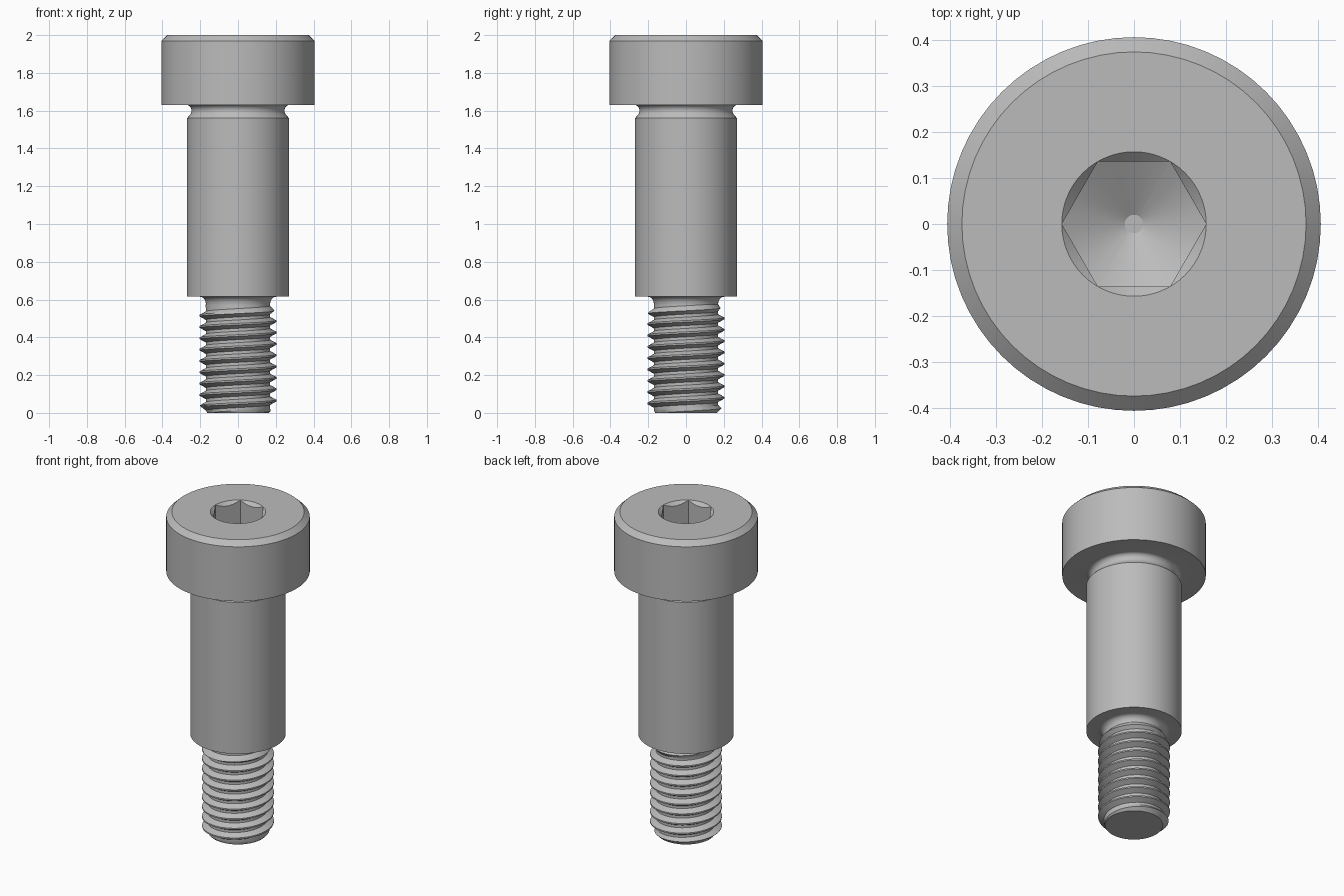
import bpy, bmesh, math
from math import pi, cos, sin

cube = bpy.data.objects.get("Cube")
if cube:
    bpy.data.objects.remove(cube, do_unlink=True)

steel = bpy.data.materials.new("grey steel")
steel.use_nodes = True
GREY = (0.5, 0.5, 0.5, 1)
steel.diffuse_color = GREY
steel.node_tree.nodes["Principled BSDF"].inputs["Base Color"].default_value = GREY


def finish(bm, name):
    bmesh.ops.recalc_face_normals(bm, faces=bm.faces)
    mesh = bpy.data.meshes.new(name)
    bm.to_mesh(mesh)
    bm.free()
    mesh.materials.append(steel)
    obj = bpy.data.objects.new(name, mesh)
    bpy.context.collection.objects.link(obj)
    return obj


def lathe(name, profile, sides):
    """Revolve a (radius, height) profile that starts and ends on the axis."""
    bm = bmesh.new()
    verts = [bm.verts.new((r, 0, z)) for r, z in profile]
    edges = [bm.edges.new(pair) for pair in zip(verts, verts[1:])]
    bmesh.ops.spin(bm, geom=verts + edges, cent=(0, 0, 0), axis=(0, 0, 1),
                   angle=2 * pi, steps=sides, use_merge=True)
    bmesh.ops.remove_doubles(bm, verts=bm.verts, dist=1e-5)
    return finish(bm, name)


def activate(obj):
    bpy.ops.object.select_all(action='DESELECT')
    obj.select_set(True)
    bpy.context.view_layer.objects.active = obj


def combine(obj, tool, operation):
    """Apply a boolean and discard the tool."""
    mod = obj.modifiers.new("cut", 'BOOLEAN')
    mod.operation, mod.object, mod.solver = operation, tool, 'EXACT'
    activate(obj)
    bpy.ops.object.modifier_apply(modifier=mod.name)
    bpy.data.objects.remove(tool, do_unlink=True)


def smooth(obj, degrees):
    activate(obj)
    bpy.ops.object.shade_smooth_by_angle(angle=math.radians(degrees))


# Head, grooved neck and plain shoulder, with a fillet into the thread
HEAD_R, SHOULDER_R, CREST_R, ROOT_R = 0.406, 0.27, 0.203, 0.17
groove = [(0.271 - 0.025 * sin(a * pi / 12), 1.60 + 0.03 * cos(a * pi / 12))
          for a in range(0, 9)]
fillet = [(CREST_R - 0.033 * sin(a * pi / 12), 0.575 + 0.04 * cos(a * pi / 12))
          for a in range(0, 7)]
body = lathe("head_and_shoulder",
             [(0, 2), (0.374, 2), (HEAD_R, 1.97), (HEAD_R, 1.63)] + groove
             + [(SHOULDER_R, 1.56), (SHOULDER_R, 0.615)] + fillet
             + [(0.15, 0.56), (0, 0.56)], 64)

# Hexagon socket with a drilled conical floor and a countersunk rim
SOCKET_R, FLOOR = 0.157, 1.8
bm = bmesh.new()
bmesh.ops.create_circle(bm, cap_ends=True, segments=6, radius=SOCKET_R)
for v in bm.verts:
    a = math.atan2(v.co.y, v.co.x) + pi / 6
    v.co = (SOCKET_R * cos(round(a / (pi / 3)) * pi / 3),
            SOCKET_R * sin(round(a / (pi / 3)) * pi / 3), 1.5)
out = bmesh.ops.extrude_face_region(bm, geom=bm.faces[:])
bmesh.ops.translate(bm, vec=(0, 0, 0.6),
                    verts=[g for g in out["geom"] if isinstance(g, bmesh.types.BMVert)])
socket = finish(bm, "socket_cutter")
drill = lathe("drill_cutter", [(0, 2.05), (0.17, 2.05), (0.17, FLOOR + 0.02),
                               (0.02, FLOOR - 0.07), (0, FLOOR - 0.07)], 48)
combine(socket, drill, 'INTERSECT')
combine(body, socket, 'DIFFERENCE')
rim = lathe("rim_cutter", [(0, 2.02), (SOCKET_R + 0.02, 2.02),
                           (SOCKET_R - 0.04, 1.96), (0, 1.96)], 64)
combine(body, rim, 'DIFFERENCE')
smooth(body, 28)

# Right-handed helical thread: each row of the grid follows the helix
PITCH, TOP, SIDES = 0.06, 0.575, 64
KNOTS = [0, 0.07, 0.37, 0.63, 0.93]  # crest, flanks and root within one pitch


def thread_radius(z, turn):
    phase = ((z - 0.005) / PITCH - turn) % 1
    from_crest = min(phase, 1 - phase)
    lift = min(1, max(0, (0.37 - from_crest) / 0.3))
    lift *= min(1, max(0, (TOP - z) / 0.05))
    return min(ROOT_R + (CREST_R - ROOT_R) * lift, 0.163 + z)


bm = bmesh.new()
rows = []
for pitch_index in range(-2, 12):
    for knot in KNOTS:
        row = []
        for s in range(SIDES + 1):
            turn = s / SIDES
            z = 0.005 + PITCH * (pitch_index + knot + turn)
            z = min(TOP, max(0, z))
            r = thread_radius(z, turn)
            row.append(bm.verts.new((r * cos(2 * pi * turn), r * sin(2 * pi * turn), z)))
        rows.append(row)
for low, high in zip(rows, rows[1:]):
    for s in range(SIDES):
        bm.faces.new((low[s], low[s + 1], high[s + 1], high[s]))
bmesh.ops.remove_doubles(bm, verts=bm.verts, dist=1e-4)
bmesh.ops.holes_fill(bm, edges=[e for e in bm.edges if e.is_boundary], sides=0)
thread = finish(bm, "thread")
smooth(thread, 30)
